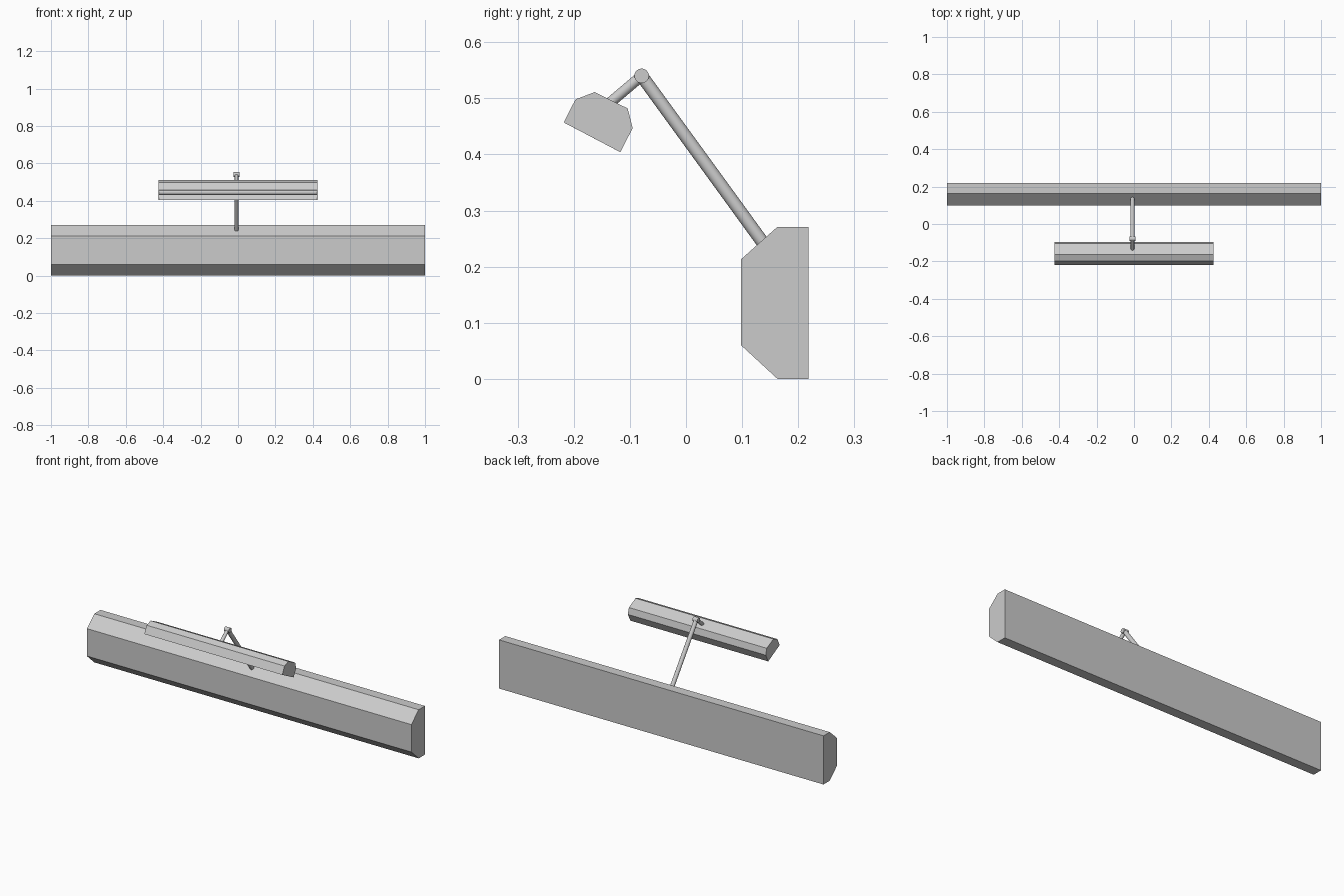
import bpy, bmesh
from mathutils import Vector

if "Cube" in bpy.data.objects:
    bpy.data.objects.remove(bpy.data.objects["Cube"])

ARM_X = -0.008


def extrude_profile(name, pts, half, open_edge=False):
    """Extrude a (y, z) profile along x with closed ends; optionally omit the last-to-first side."""
    bm = bmesh.new()
    a = [bm.verts.new((-half, y, z)) for y, z in pts]
    b = [bm.verts.new((half, y, z)) for y, z in pts]
    n = len(pts)
    for i in range(n - 1 if open_edge else n):
        j = (i + 1) % n
        bm.faces.new((a[i], a[j], b[j], b[i]))
    bm.faces.new(a[::-1])
    bm.faces.new(b)
    bmesh.ops.recalc_face_normals(bm, faces=bm.faces)
    # make sure normals point away from the profile centre
    bm.faces.ensure_lookup_table()
    centre = sum((v.co for v in bm.verts), Vector()) / len(bm.verts)
    f = bm.faces[-1]
    if f.normal.dot(f.calc_center_median() - centre) < 0:
        bmesh.ops.reverse_faces(bm, faces=bm.faces)
    mesh = bpy.data.meshes.new(name)
    bm.to_mesh(mesh)
    bm.free()
    obj = bpy.data.objects.new(name, mesh)
    bpy.context.collection.objects.link(obj)
    return obj


def rod(name, p, q, radius, sides=24):
    """Smooth cylinder between two points."""
    p, q = Vector(p), Vector(q)
    d = q - p
    bpy.ops.mesh.primitive_cylinder_add(
        vertices=sides, radius=radius, depth=d.length, location=(p + q) / 2,
        rotation=d.to_track_quat('Z', 'Y').to_euler())
    obj = bpy.context.object
    obj.name = name
    bpy.ops.object.shade_smooth_by_angle()
    return obj


# Long wall body with chamfered front edges
extrude_profile("base_bar", [(0.218, 0), (0.163, 0), (0.098, 0.06), (0.098, 0.213),
                             (0.163, 0.271), (0.218, 0.271)], 1.0)

# Tilted lamp shade, open underneath
shade = extrude_profile("lamp_shade", [(-0.218, 0.457), (-0.197, 0.498), (-0.163, 0.511),
                                       (-0.104, 0.482), (-0.095, 0.447), (-0.117, 0.404)],
                        0.425, open_edge=True)
wall = shade.modifiers.new("wall", 'SOLIDIFY')
wall.thickness = 0.004
wall.offset = -1

# Light tube inside the shade
rod("light_tube", (-0.422, -0.158, 0.445), (0.422, -0.158, 0.445), 0.014)

# Bent arm with a hinge barrel
hinge = (ARM_X, -0.079, 0.540)
rod("long_arm", (ARM_X, 0.142, 0.236), hinge, 0.0115)
rod("short_arm", hinge, (ARM_X, -0.138, 0.490), 0.0095)
rod("arm_hinge", (ARM_X - 0.015, *hinge[1:]), (ARM_X + 0.015, *hinge[1:]), 0.013)
